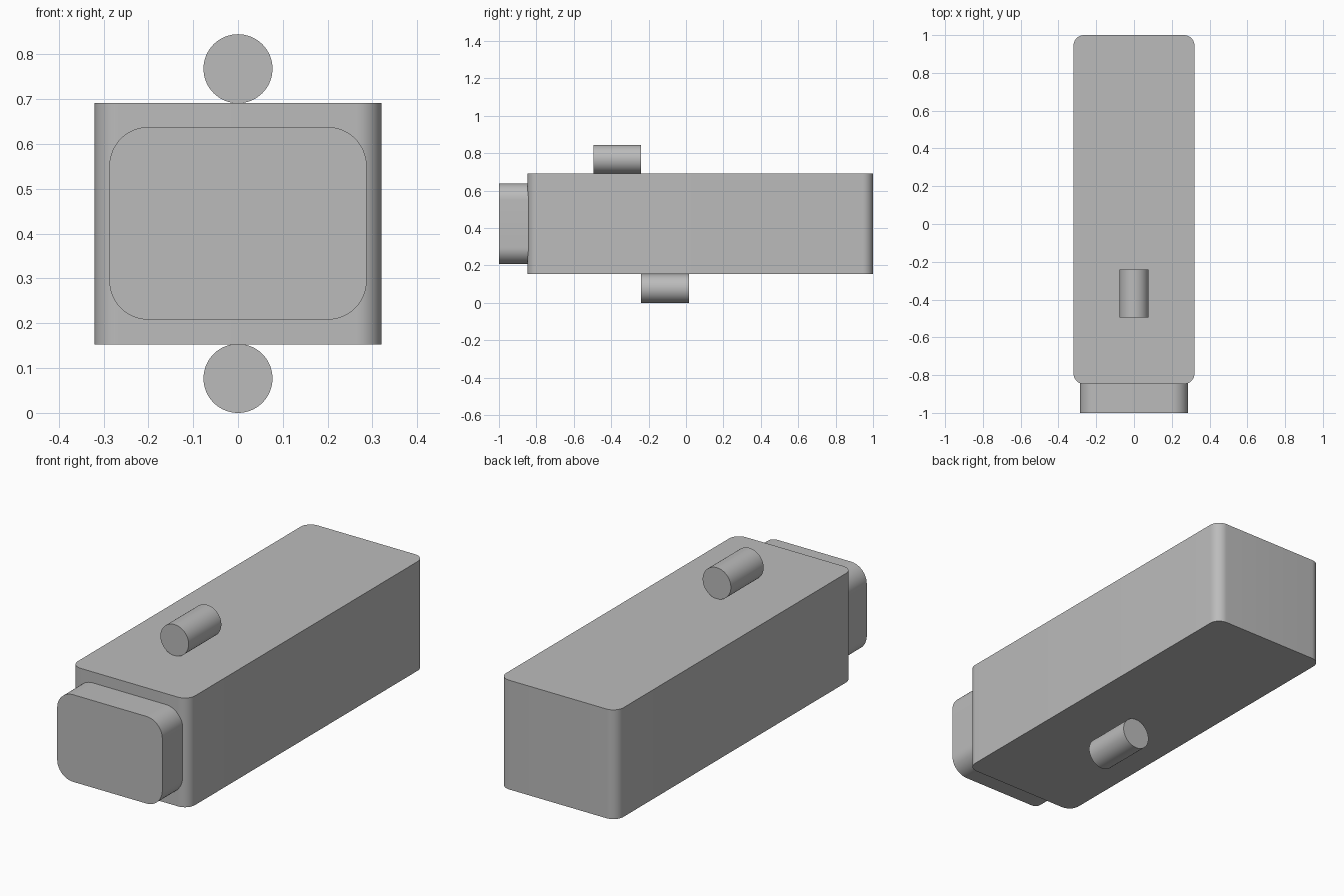
import bpy, bmesh, math
from mathutils import Matrix

cube = bpy.data.objects.get("Cube")
if cube:
    bpy.data.objects.remove(cube, do_unlink=True)

grey = bpy.data.materials.new("plain grey")
grey.use_nodes = True
colour = (0.5, 0.5, 0.5, 1)
grey.diffuse_color = colour
grey.node_tree.nodes["Principled BSDF"].inputs["Base Color"].default_value = colour


def finish(name, bm):
    """Turn the bmesh into a smooth-shaded object with sharp rims."""
    mesh = bpy.data.meshes.new(name)
    bm.to_mesh(mesh)
    bm.free()
    mesh.materials.append(grey)
    obj = bpy.data.objects.new(name, mesh)
    bpy.context.collection.objects.link(obj)
    bpy.ops.object.select_all(action="DESELECT")
    obj.select_set(True)
    bpy.context.view_layer.objects.active = obj
    bpy.ops.object.shade_smooth_by_angle(angle=math.radians(30))
    return obj


def rounded_block(name, low, high, axis, radius):
    """Box whose four edges parallel to the axis are rounded."""
    bm = bmesh.new()
    bmesh.ops.create_cube(bm, size=1)
    for v in bm.verts:
        v.co = [low[i] if v.co[i] < 0 else high[i] for i in range(3)]
    edges = [e for e in bm.edges
             if abs(e.verts[0].co[axis] - e.verts[1].co[axis]) > 0.01]
    bmesh.ops.bevel(bm, geom=edges, offset=radius, segments=12,
                    profile=0.5, affect="EDGES")
    return finish(name, bm)


def peg(name, y0, y1, z, radius=0.077):
    """Round peg lying along y."""
    bm = bmesh.new()
    place = Matrix.Translation((0, (y0 + y1) / 2, z)) @ Matrix.Rotation(math.pi / 2, 4, "X")
    bmesh.ops.create_cone(bm, cap_ends=True, segments=64, radius1=radius,
                          radius2=radius, depth=y1 - y0, matrix=place)
    return finish(name, bm)


# Long body with rounded upright edges
rounded_block("body", (-0.32, -0.847, 0.153), (0.32, 1, 0.692), 2, 0.055)

# Front block with rounded outline, running slightly into the body
rounded_block("front_block", (-0.287, -1, 0.208), (0.287, -0.84, 0.638), 1, 0.087)

# Pegs above and below the body
peg("top_peg", -0.495, -0.24, 0.768)
peg("bottom_peg", -0.24, 0.015, 0.077)
